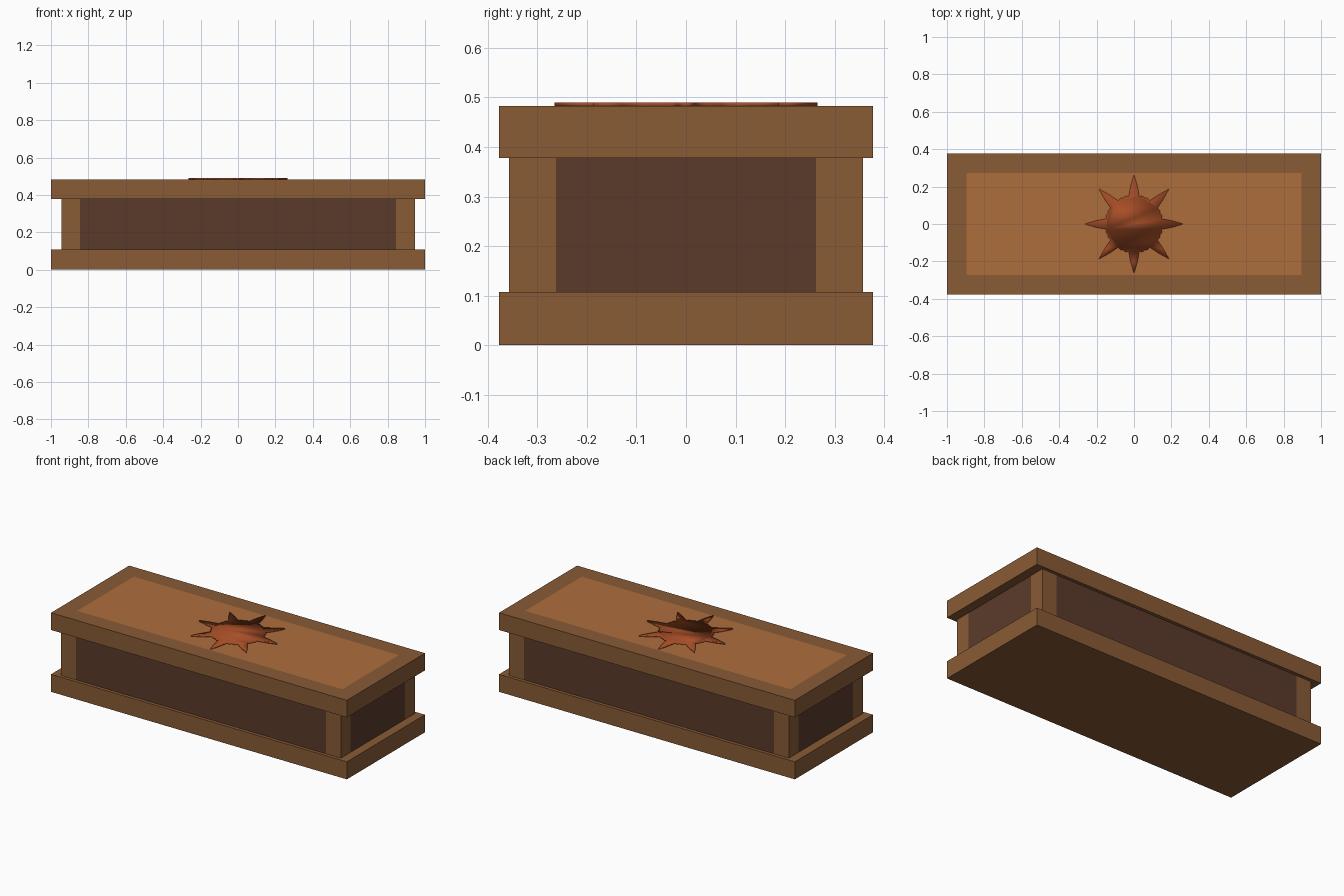
import bpy, bmesh, math

if "Cube" in bpy.data.objects:
    bpy.data.objects.remove(bpy.data.objects["Cube"])


def material(name, color):
    m = bpy.data.materials.new(name)
    m.diffuse_color = (*color, 1)
    m.use_nodes = True
    m.node_tree.nodes["Principled BSDF"].inputs["Base Color"].default_value = m.diffuse_color
    return m


FRAME = material("frame_wood", (0.25, 0.105, 0.036))
PANEL = material("dark_panel", (0.105, 0.042, 0.024))
INLAY = material("top_inlay", (0.42, 0.155, 0.045))
STAR = material("star_red", (0.38, 0.075, 0.02))


def finish(name, bm, mats):
    bmesh.ops.recalc_face_normals(bm, faces=bm.faces)
    me = bpy.data.meshes.new(name)
    bm.to_mesh(me)
    bm.free()
    for m in mats:
        me.materials.append(m)
    ob = bpy.data.objects.new(name, me)
    bpy.context.collection.objects.link(ob)
    return ob


def box_bmesh(hx, hy, z0, z1):
    bm = bmesh.new()
    bmesh.ops.create_cube(bm, size=1)
    for v in bm.verts:
        v.co = (v.co.x * 2 * hx, v.co.y * 2 * hy, z0 + (v.co.z + 0.5) * (z1 - z0))
    return bm


# Base slab
finish("base", box_bmesh(1.0, 0.377, 0, 0.107), [FRAME])

# Body with dark panels between the corner posts
bm = box_bmesh(0.945, 0.357, 0.107, 0.378)
for axis, cut in ((0, 0.845), (1, 0.262)):
    for s in (-1, 1):
        co, no = [0, 0, 0], [0, 0, 0]
        co[axis], no[axis] = s * cut, 1
        bmesh.ops.bisect_plane(bm, geom=bm.verts[:] + bm.edges[:] + bm.faces[:],
                               plane_co=co, plane_no=no)
for f in bm.faces:
    c = f.calc_center_median()
    if abs(c.x) < 0.01 or abs(c.y) < 0.01:
        f.material_index = 1
finish("body", bm, [FRAME, PANEL])

# Lid with a flush inlaid top
bm = box_bmesh(1.0, 0.377, 0.378, 0.483)
bm.normal_update()
top = max(bm.faces, key=lambda f: f.calc_center_median().z)
bmesh.ops.inset_region(bm, faces=[top], thickness=0.104, use_even_offset=True)
top.material_index = 1
finish("lid", bm, [FRAME, INLAY])

# Eight-pointed star ornament with rounded lobes between the spikes
outline = [(0, 0.265), (5, 0.205), (11, 0.150), (17, 0.156), (22.5, 0.150),
           (28, 0.156), (34, 0.150), (40, 0.205)]
bm = bmesh.new()
ring = []
for k in range(8):
    for deg, r in outline:
        a = math.radians(deg + 45 * k - 90)
        ring.append(bm.verts.new((r * math.cos(a), r * math.sin(a), 0.482)))
face = bm.faces.new(ring)
ext = bmesh.ops.extrude_face_region(bm, geom=[face])
for v in ext["geom"]:
    if isinstance(v, bmesh.types.BMVert):
        v.co.z = 0.490
for f in bm.faces:
    f.smooth = True
finish("star_ornament", bm, [STAR])
